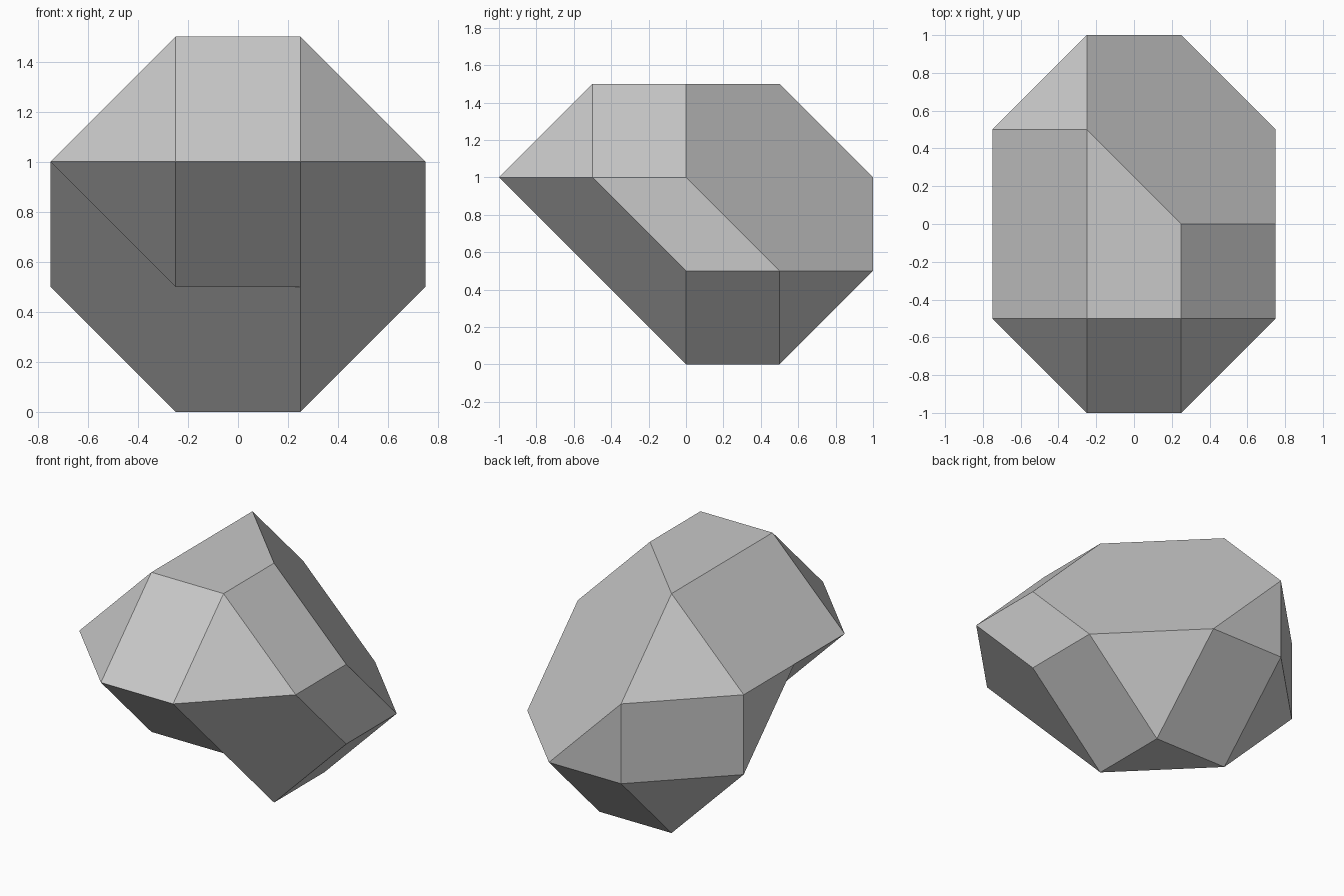
import bpy
import bmesh
from mathutils import Vector

cube = bpy.data.objects.get("Cube")
if cube:
    bpy.data.objects.remove(cube, do_unlink=True)

# One plain grey for the whole stone
grey = bpy.data.materials.new("stone_grey")
grey.use_nodes = True
colour = (0.58, 0.58, 0.58, 1.0)
grey.diffuse_color = colour
for node in grey.node_tree.nodes:
    if node.type == "BSDF_PRINCIPLED":
        node.inputs["Base Color"].default_value = colour

STEP = 0.5
ORIGIN = Vector((1.5, 2.0, 0.0))


def octahedron_tips(centres):
    """Six grid neighbours of every centre."""
    tips = set()
    for centre in centres:
        for axis in range(3):
            for side in (-1, 1):
                tip = list(centre)
                tip[axis] += side
                tips.add(tuple(tip))
    return sorted(tips)


def hull_object(name, points):
    """Closed convex solid around grid points."""
    bm = bmesh.new()
    for point in points:
        bm.verts.new((Vector(point) - ORIGIN) * STEP)
    bmesh.ops.convex_hull(bm, input=list(bm.verts))
    loose = [v for v in bm.verts if not v.link_faces]
    bmesh.ops.delete(bm, geom=loose, context="VERTS")
    bmesh.ops.recalc_face_normals(bm, faces=list(bm.faces))
    mesh = bpy.data.meshes.new(name)
    bm.to_mesh(mesh)
    bm.free()
    mesh.materials.append(grey)
    obj = bpy.data.objects.new(name, mesh)
    bpy.context.scene.collection.objects.link(obj)
    return obj


# Grid cores of the raised front slab and of the lower back
slab = [(x, y, 2) for x in (1, 2) for y in (1, 2)]
back = [(1, 3, 2), (2, 2, 1), (2, 3, 1), (1, 3, 1)]

# The back solid ends on the slanted underside plane
back_points = [p for p in octahedron_tips(slab + back) if sum(p) >= 4]
stone = hull_object("faceted_stone", back_points)
front = hull_object("front_slab", octahedron_tips(slab))
front.hide_render = True

# Join the two solids into one clean shell
union = stone.modifiers.new("join_front", "BOOLEAN")
union.operation = "UNION"
union.solver = "EXACT"
union.object = front
bpy.context.view_layer.update()
graph = bpy.context.evaluated_depsgraph_get()
joined = bpy.data.meshes.new_from_object(stone.evaluated_get(graph))
stone.modifiers.clear()
stone.data = joined
bpy.data.objects.remove(front, do_unlink=True)

# Merge coplanar triangles into broad flat facets
bm = bmesh.new()
bm.from_mesh(joined)
bmesh.ops.remove_doubles(bm, verts=list(bm.verts), dist=0.001)
bmesh.ops.dissolve_limit(bm, angle_limit=0.01, verts=list(bm.verts),
                         edges=list(bm.edges))
for face in bm.faces:
    face.smooth = False
    face.material_index = 0
bm.to_mesh(joined)
bm.free()
